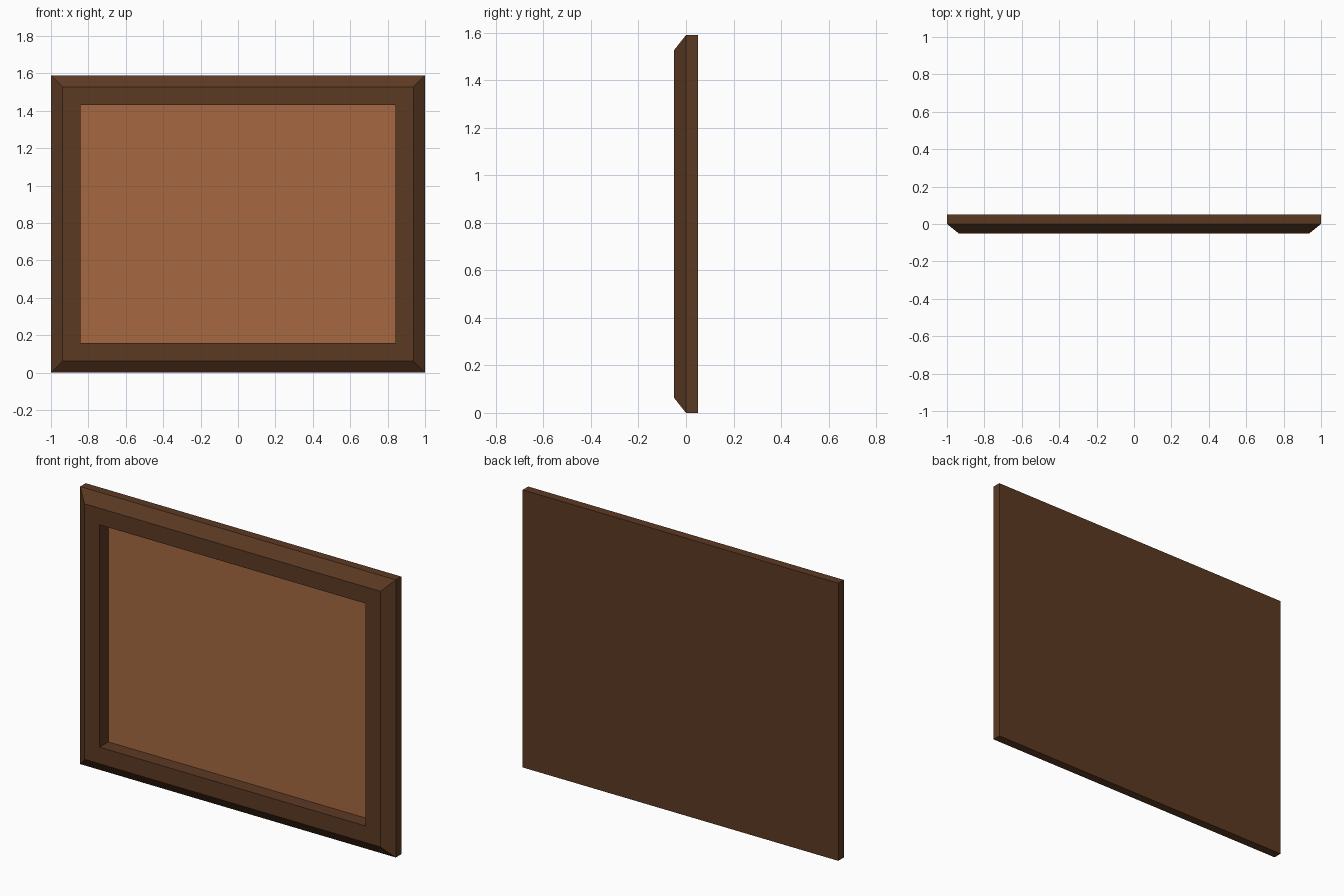
import bpy
import bmesh

cube = bpy.data.objects.get("Cube")
if cube:
    bpy.data.objects.remove(cube, do_unlink=True)

HALF_W, HEIGHT = 1.0, 1.59
BACK, MIDDLE, FRONT, PANEL_Y = 0.05, 0.0, -0.05, 0.03
BEVEL, BORDER = 0.063, 0.158


def material(name, rgb):
    mat = bpy.data.materials.new(name)
    mat.use_nodes = True
    colour = (*rgb, 1.0)
    mat.diffuse_color = colour
    mat.node_tree.nodes["Principled BSDF"].inputs["Base Color"].default_value = colour
    return mat


def rectangle(bm, inset, y):
    """Rectangle of vertices, counter-clockwise as seen from the front."""
    x, low, high = HALF_W - inset, inset, HEIGHT - inset
    return [bm.verts.new(co) for co in
            ((-x, y, low), (x, y, low), (x, y, high), (-x, y, high))]


def finish(bm, name, mat):
    mesh = bpy.data.meshes.new(name)
    bm.to_mesh(mesh)
    bm.free()
    mesh.materials.append(mat)
    obj = bpy.data.objects.new(name, mesh)
    bpy.context.collection.objects.link(obj)
    return obj


dark_wood = material("dark brown wood", (0.107, 0.042, 0.017))
light_wood = material("light brown panel", (0.381, 0.141, 0.053))

# Frame: closed back, straight sides, mitred bevel, flat border, recess walls
bm = bmesh.new()
rings = [rectangle(bm, inset, y) for inset, y in
         ((0, BACK), (0, MIDDLE), (BEVEL, FRONT), (BORDER, FRONT), (BORDER, PANEL_Y))]
bm.faces.new(rings[0][::-1])
for outer, inner in zip(rings, rings[1:]):
    for i in range(4):
        j = (i + 1) % 4
        bm.faces.new((outer[i], outer[j], inner[j], inner[i]))
finish(bm, "frame", dark_wood)

# Panel closing the recess
bm = bmesh.new()
bm.faces.new(rectangle(bm, BORDER, PANEL_Y))
finish(bm, "panel", light_wood)
